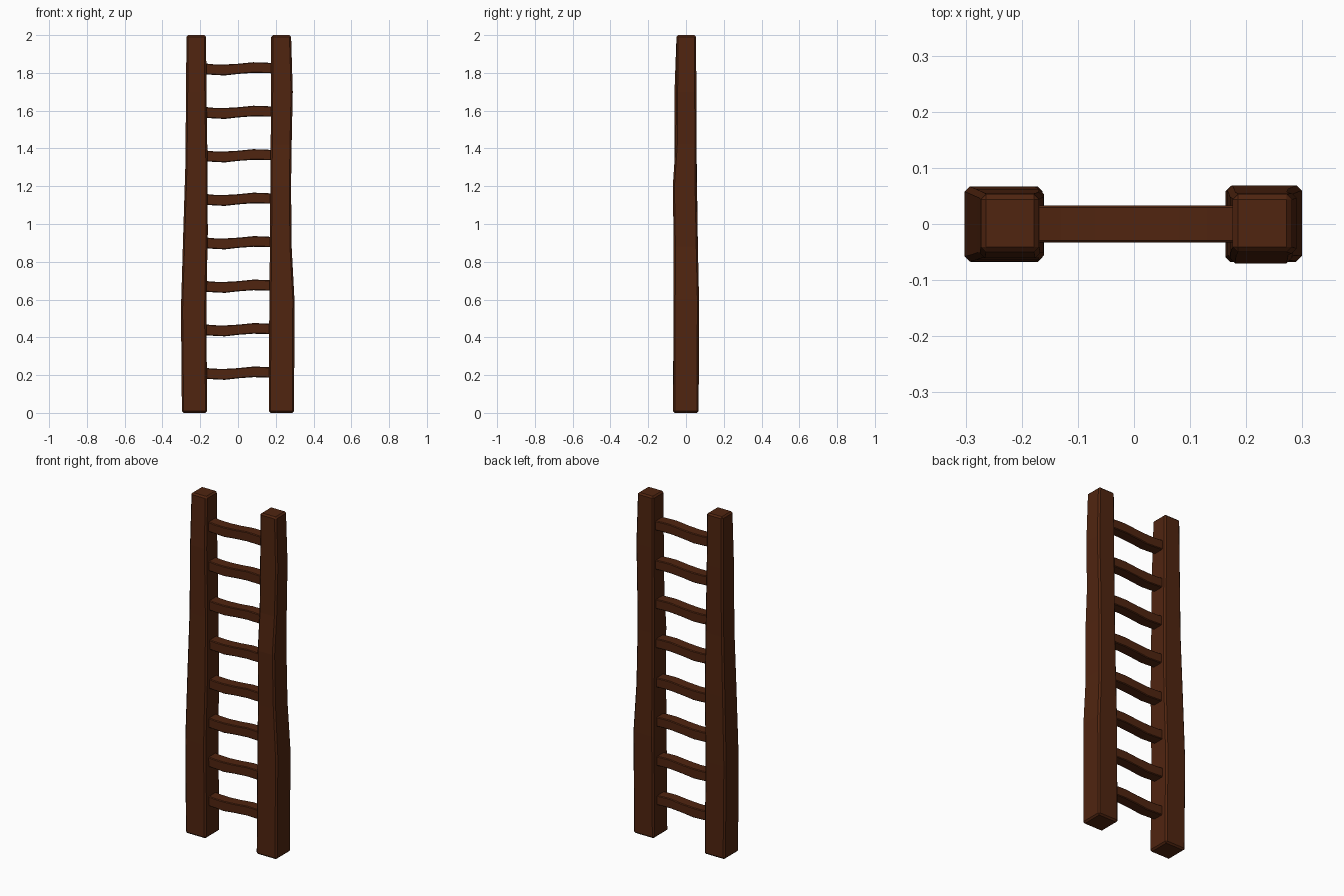
import bpy, bmesh

if "Cube" in bpy.data.objects:
    bpy.data.objects.remove(bpy.data.objects["Cube"])

wood = bpy.data.materials.new("dark brown wood")
wood.diffuse_color = (0.08, 0.018, 0.005, 1)
wood.use_nodes = True
wood.node_tree.nodes["Principled BSDF"].inputs["Base Color"].default_value = wood.diffuse_color


def loft(name, rings, bevel):
    """Join four-cornered rings into a closed, lightly bevelled beam."""
    bm = bmesh.new()
    loops = [[bm.verts.new(p) for p in ring] for ring in rings]
    for a, b in zip(loops, loops[1:]):
        for i in range(4):
            j = (i + 1) % 4
            bm.faces.new((a[i], a[j], b[j], b[i]))
    bm.faces.new(loops[0][::-1])
    bm.faces.new(loops[-1])
    bmesh.ops.recalc_face_normals(bm, faces=bm.faces)
    # bevel only the long corners and the end edges
    ends = set(loops[0]) | set(loops[-1])
    col = {v: i for ring in loops for i, v in enumerate(ring)}
    edges = [e for e in bm.edges if col[e.verts[0]] == col[e.verts[1]]
             or (e.verts[0] in ends and e.verts[1] in ends)]
    bmesh.ops.bevel(bm, geom=edges, offset=bevel, segments=1,
                    profile=0.5, affect='EDGES')
    mesh = bpy.data.meshes.new(name)
    bm.to_mesh(mesh)
    bm.free()
    mesh.materials.append(wood)
    obj = bpy.data.objects.new(name, mesh)
    bpy.context.collection.objects.link(obj)
    return obj


def post(name, sections):
    """Sections are (z, x min, x max, y min, y max)."""
    loft(name, [[(x0, y0, z), (x1, y0, z), (x1, y1, z), (x0, y1, z)]
                for z, x0, x1, y0, y1 in sections], 0.009)


# uneven tapered side posts
post("left_post", [
    (0.00, -0.297, -0.163, -0.068, 0.067),
    (0.55, -0.302, -0.168, -0.067, 0.067),
    (0.95, -0.290, -0.160, -0.064, 0.062),
    (1.30, -0.279, -0.161, -0.060, 0.057),
    (1.70, -0.275, -0.167, -0.061, 0.055),
    (2.00, -0.273, -0.169, -0.050, 0.053)])
post("right_post", [
    (0.00, 0.163, 0.297, -0.068, 0.067),
    (0.60, 0.166, 0.299, -0.066, 0.069),
    (0.88, 0.169, 0.284, -0.065, 0.063),
    (1.20, 0.171, 0.281, -0.070, 0.057),
    (1.42, 0.173, 0.284, -0.055, 0.056),
    (1.70, 0.175, 0.290, -0.053, 0.055),
    (2.00, 0.176, 0.281, -0.050, 0.053)])

# wavy rungs: (x, height offset, half thickness)
WAVE = [(-0.19, 0.001, 0.029), (-0.13, -0.004, 0.028), (-0.07, -0.006, 0.029),
        (0.00, 0.000, 0.027), (0.08, 0.007, 0.028), (0.13, 0.006, 0.028),
        (0.195, 0.003, 0.027)]
for n in range(8):
    zc = 0.21 + n * 0.2302
    loft(f"rung_{n + 1}",
         [[(x, -0.033, zc + dz - h), (x, 0.033, zc + dz - h),
           (x, 0.033, zc + dz + h), (x, -0.033, zc + dz + h)]
          for x, dz, h in WAVE], 0.004)
